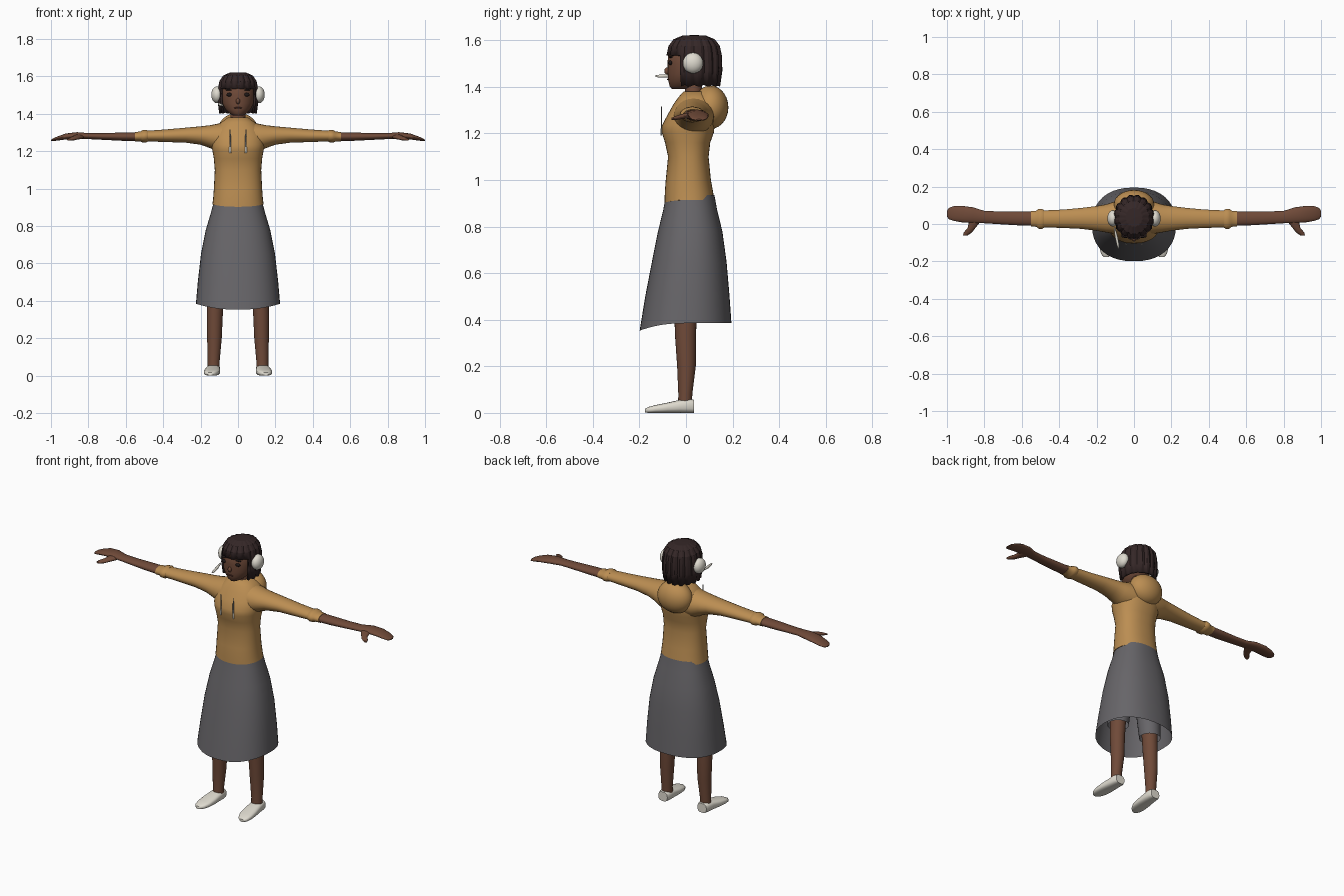
import bpy, bmesh, math


def material(name, rgb):
    m = bpy.data.materials.new(name)
    m.diffuse_color = (*rgb, 1)
    return m


SWEATER = material("ochre knit", (0.50, 0.27, 0.085))
SKIN = material("brown skin", (0.16, 0.068, 0.04))
SKIRT = material("grey cloth", (0.135, 0.13, 0.14))
HAIR = material("dark hair", (0.035, 0.02, 0.02))
WHITE = material("off white", (0.74, 0.71, 0.63))
DARK = material("dark features", (0.015, 0.01, 0.01))
LIP = material("lip brown", (0.09, 0.03, 0.022))
CORD = material("cord grey", (0.3, 0.3, 0.3))


def finish(name, bm, mat, mirror=False, angle=50, thick=0):
    bmesh.ops.recalc_face_normals(bm, faces=bm.faces)
    me = bpy.data.meshes.new(name)
    bm.to_mesh(me)
    bm.free()
    me.materials.append(mat)
    ob = bpy.data.objects.new(name, me)
    bpy.context.collection.objects.link(ob)
    if thick:
        s = ob.modifiers.new("thickness", "SOLIDIFY")
        s.thickness = thick
    if mirror:
        ob.modifiers.new("mirror", "MIRROR")
    bpy.ops.object.select_all(action='DESELECT')
    bpy.context.view_layer.objects.active = ob
    ob.select_set(True)
    bpy.ops.object.shade_smooth_by_angle(angle=math.radians(angle))
    return ob


def loft(name, mat, axis, rings, n=24, e=2.0, caps=True, drop=0, **kw):
    """Rings are (position on axis, centre a, centre b, radius a, radius b)."""
    bm = bmesh.new()
    rows = []
    for i, (t, a, b, ra, rb) in enumerate(rings):
        row = []
        for k in range(n):
            w = 2 * math.pi * k / n
            c, s = math.cos(w), math.sin(w)
            p = a + ra * math.copysign(abs(c) ** (2 / e), c)
            q = b + rb * math.copysign(abs(s) ** (2 / e), s)
            # first ring may dip at the front
            h = t - (drop * s * s if i == 0 and s < 0 else 0)
            co = {'x': (h, p, q), 'y': (p, h, q), 'z': (p, q, h)}[axis]
            row.append(bm.verts.new(co))
        rows.append(row)
    for r0, r1 in zip(rows, rows[1:]):
        for k in range(n):
            j = (k + 1) % n
            bm.faces.new((r0[k], r0[j], r1[j], r1[k]))
    if caps:
        bm.faces.new(rows[0])
        bm.faces.new(rows[-1])
    return finish(name, bm, mat, **kw)


def ball(name, mat, loc, size, seg=20, **kw):
    bm = bmesh.new()
    bmesh.ops.create_uvsphere(bm, u_segments=seg, v_segments=seg // 2, radius=1)
    for v in bm.verts:
        v.co = [v.co[i] * size[i] + loc[i] for i in range(3)]
    return finish(name, bm, mat, **kw)


# Skirt, open at the hem, with the shorts beneath
loft("skirt", SKIRT, 'z', [
    (0.385, 0, -0.002, 0.225, 0.197), (0.5, 0, 0.006, 0.215, 0.181),
    (0.65, 0, 0.014, 0.198, 0.160), (0.78, 0, 0.018, 0.172, 0.138),
    (0.87, 0, 0.018, 0.145, 0.116), (0.935, 0, 0.018, 0.128, 0.104)],
    n=40, e=2.3, caps=False, drop=0.032)
loft("shorts_leg", SKIRT, 'z', [
    (0.41, 0.12, 0, 0.062, 0.062), (0.6, 0.105, 0, 0.07, 0.075),
    (0.84, 0.07, 0.01, 0.068, 0.09)], caps=False, mirror=True)

# Legs and shoes
loft("leg", SKIN, 'z', [
    (0.03, 0.13, -0.004, 0.032, 0.03), (0.08, 0.13, -0.003, 0.032, 0.03),
    (0.2, 0.126, 0.002, 0.039, 0.04), (0.33, 0.124, -0.002, 0.043, 0.045),
    (0.48, 0.118, -0.002, 0.046, 0.05)], mirror=True)
loft("shoe", WHITE, 'y', [
    (0.035, 0.132, 0.028, 0.03, 0.028), (0.015, 0.132, 0.03, 0.037, 0.03),
    (-0.025, 0.134, 0.028, 0.039, 0.028), (-0.08, 0.138, 0.022, 0.043, 0.022),
    (-0.13, 0.142, 0.017, 0.041, 0.017), (-0.16, 0.146, 0.013, 0.03, 0.013),
    (-0.176, 0.148, 0.01, 0.014, 0.008)], e=2.8, mirror=True)

# Sweater: body, hood, sleeves and cuffs
loft("sweater_body", SWEATER, 'z', [
    (0.915, 0, 0.014, 0.137, 0.106), (0.945, 0, 0.013, 0.133, 0.104),
    (1.0, 0, 0.01, 0.129, 0.097), (1.1, 0, 0.01, 0.124, 0.087),
    (1.16, 0, 0.007, 0.129, 0.097), (1.205, 0, 0.008, 0.137, 0.112),
    (1.235, 0, 0.01, 0.142, 0.113), (1.28, 0, 0.025, 0.14, 0.104),
    (1.325, 0, 0.038, 0.12, 0.092), (1.355, 0, 0.042, 0.09, 0.075),
    (1.38, 0, 0.04, 0.055, 0.05)], n=36, e=2.3, drop=0.012)
ball("hood", SWEATER, (0, 0.105, 1.312), (0.108, 0.077, 0.093), seg=28)
loft("sleeve", SWEATER, 'x', [
    (0.04, 0.035, 1.275, 0.09, 0.085), (0.11, 0.033, 1.272, 0.085, 0.075),
    (0.15, 0.03, 1.278, 0.075, 0.061), (0.2, 0.03, 1.284, 0.066, 0.049),
    (0.28, 0.03, 1.286, 0.056, 0.04), (0.38, 0.028, 1.283, 0.049, 0.034),
    (0.49, 0.027, 1.281, 0.045, 0.028)], mirror=True)
loft("cuff", SWEATER, 'x', [
    (0.48, 0.027, 1.281, 0.046, 0.029), (0.492, 0.027, 1.281, 0.054, 0.034),
    (0.512, 0.027, 1.28, 0.052, 0.032), (0.522, 0.028, 1.279, 0.043, 0.026),
    (0.552, 0.028, 1.278, 0.041, 0.025)], mirror=True)

# Drawstrings with pale ends
loft("drawstring", CORD, 'z', [
    (1.215, 0.042, -0.105, 0.004, 0.003), (1.315, 0.042, -0.106, 0.003, 0.002)],
    n=8, mirror=True)
loft("drawstring_tip", WHITE, 'z', [
    (1.19, 0.042, -0.106, 0.006, 0.004), (1.222, 0.042, -0.106, 0.005, 0.004)],
    n=8, mirror=True)

# Forearms, mitten-like hands and thumbs
loft("forearm_hand", SKIN, 'x', [
    (0.52, 0.028, 1.278, 0.038, 0.023), (0.62, 0.03, 1.278, 0.037, 0.022),
    (0.72, 0.033, 1.279, 0.034, 0.018), (0.8, 0.037, 1.281, 0.033, 0.016),
    (0.86, 0.047, 1.284, 0.042, 0.018), (0.92, 0.053, 1.279, 0.044, 0.016),
    (0.965, 0.056, 1.268, 0.039, 0.011), (0.99, 0.056, 1.261, 0.03, 0.007),
    (1.0, 0.056, 1.258, 0.015, 0.003)], n=20, mirror=True)
loft("thumb", SKIN, 'y', [
    (0.04, 0.85, 1.28, 0.036, 0.013), (0.01, 0.853, 1.277, 0.03, 0.013),
    (-0.02, 0.868, 1.272, 0.021, 0.011), (-0.045, 0.888, 1.266, 0.022, 0.009),
    (-0.062, 0.903, 1.262, 0.012, 0.005)], n=14, mirror=True)

# Neck, head and face
loft("neck", SKIN, 'z', [
    (1.34, 0, 0.035, 0.05, 0.045), (1.38, 0, 0.032, 0.04, 0.037),
    (1.44, 0, 0.03, 0.04, 0.037)])
loft("head", SKIN, 'z', [
    (1.39, 0, -0.025, 0.025, 0.035), (1.402, 0, -0.015, 0.046, 0.055),
    (1.425, 0, -0.004, 0.068, 0.072), (1.455, 0, 0.004, 0.083, 0.083),
    (1.5, 0, 0.015, 0.09, 0.094), (1.55, 0, 0.023, 0.088, 0.1),
    (1.59, 0, 0.03, 0.06, 0.07)], n=32)
ball("nose", SKIN, (0, -0.08, 1.468), (0.011, 0.013, 0.016), seg=12)
ball("eye", DARK, (0.046, -0.067, 1.503), (0.016, 0.008, 0.01), seg=14, mirror=True)
ball("eyebrow", DARK, (0.048, -0.066, 1.528), (0.02, 0.008, 0.004), seg=12, mirror=True)
ball("mouth", LIP, (0, -0.076, 1.432), (0.022, 0.006, 0.004), seg=12)


# Bob hair: ridged strands, cut short into a fringe above the face
def bob():
    bm = bmesh.new()
    n = 48
    profile = [(1.622, 0.06), (1.62, 0.42), (1.604, 0.74), (1.575, 0.92),
               (1.535, 0.99), (1.47, 1.01), (1.402, 0.93)]
    rows = []
    for z, r in profile:
        row = []
        for k in range(n):
            w = 2 * math.pi * k / n
            rr = r * (1.0 if k % 3 else 0.94)
            dz = 0.006 if k % 3 == 0 and z < 1.41 else 0
            row.append(bm.verts.new((0.109 * rr * math.cos(w),
                                     0.035 + 0.121 * rr * math.sin(w), z + dz)))
        rows.append(row)
    bm.faces.new(rows[0])
    for i in range(len(rows) - 1):
        for k in range(n):
            front = math.sin(2 * math.pi * (k + 0.5) / n) < -0.55
            if i >= 4 and front:
                continue
            j = (k + 1) % n
            bm.faces.new((rows[i][k], rows[i][j], rows[i + 1][j], rows[i + 1][k]))
    finish("bob_hair", bm, HAIR, angle=15, thick=0.012)


bob()

# Headset: ear cups and microphone
ball("ear_cup", WHITE, (0.112, 0.03, 1.502), (0.031, 0.044, 0.045), mirror=True)
loft("microphone", WHITE, 'y', [
    (-0.02, -0.104, 1.455, 0.004, 0.004), (-0.07, -0.094, 1.448, 0.008, 0.008),
    (-0.11, -0.086, 1.446, 0.007, 0.007), (-0.13, -0.083, 1.446, 0.004, 0.004)], n=10)
